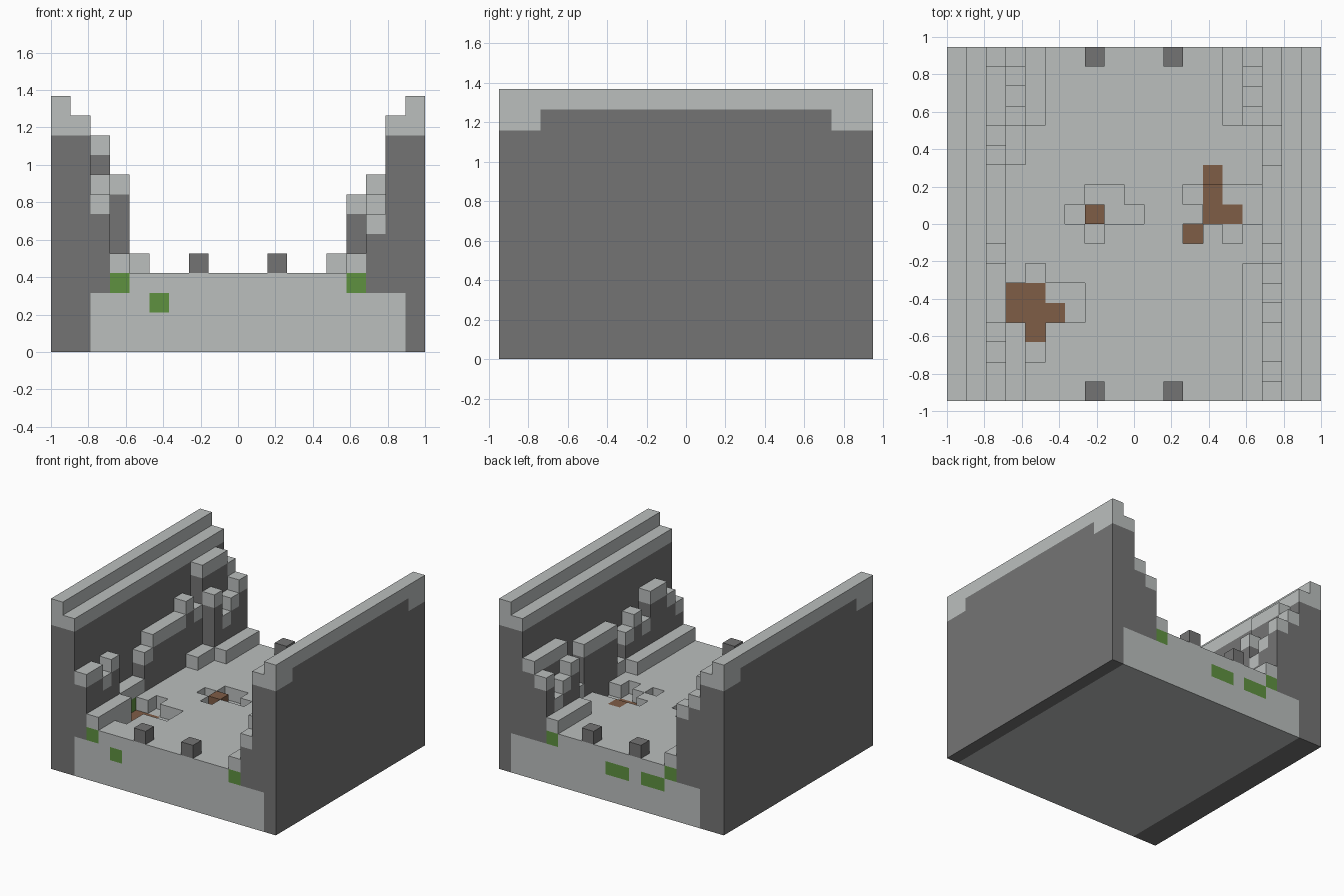
import bpy
import bmesh
import math
from mathutils import Vector

cube = bpy.data.objects.get("Cube")
if cube:
    bpy.data.objects.remove(cube, do_unlink=True)

NX, NY, NZ = 19, 18, 13
U = 2 / NX
FLOOR = 4


def srgb(*rgb):
    return [((c / 255 + 0.055) / 1.055) ** 2.4 for c in rgb] + [1.0]


COLOURS = {
    "light_stone": srgb(187, 191, 190),
    "dark_stone": srgb(116, 116, 116),
    "moss": srgb(95, 145, 64),
    "dirt": srgb(127, 93, 70),
}
NAMES = list(COLOURS)
LIGHT, DARK, MOSS, DIRT = range(len(NAMES))

materials = []
for name, colour in COLOURS.items():
    mat = bpy.data.materials.new(name)
    mat.use_nodes = True
    mat.diffuse_color = colour
    bsdf = mat.node_tree.nodes["Principled BSDF"]
    bsdf.inputs["Base Color"].default_value = colour
    bsdf.inputs["Roughness"].default_value = 1.0
    materials.append(mat)

cells = {}


def fill(part, colour, xs, ys, zs):
    """Fill a box of blocks; each range is (first, end)."""
    for x in range(*xs):
        for y in range(*ys):
            for z in range(*zs):
                cells[x, y, z] = (part, colour)


def block(part, colour, x, y, z):
    cells[x, y, z] = (part, colour)


def columns(part, x, heights):
    """A row of stone columns along y, each with a light cap."""
    for y, top in enumerate(heights):
        if top > FLOOR:
            base = FLOOR - 1 if top > FLOOR + 1 else FLOOR
            fill(part, DARK, (x, x + 1), (y, y + 1), (base, top - 1))
            block(part, LIGHT, x, y, top - 1)


# Floor slab
fill("floor", LIGHT, (2, NX - 1), (0, NY), (0, FLOOR - 1))
fill("floor", LIGHT, (3, NX - 3), (0, NY), (FLOOR - 1, FLOOR))

# Outer walls with light coping that drops lower at both ends
for part, outer, inner in (("right_wall", 0, 1), ("left_wall", NX - 1, NX - 2)):
    fill(part, DARK, (outer, outer + 1), (0, NY), (0, NZ - 1))
    fill(part, LIGHT, (outer, outer + 1), (0, NY), (NZ - 1, NZ))
    for ends in ((0, 2), (NY - 2, NY)):
        fill(part, LIGHT, (outer, outer + 1), ends, (NZ - 2, NZ - 1))
    base = 0 if inner == 1 else FLOOR - 1
    fill(part, DARK, (inner, inner + 1), (0, NY), (base, NZ - 2))
    fill(part, LIGHT, (inner, inner + 1), (0, NY), (NZ - 2, NZ - 1))

# Ledge under the broken inner walls
fill("right_ledge", DARK, (2, 3), (0, NY), (FLOOR - 1, FLOOR))
fill("left_ledge", DARK, (16, 17), (0, NY), (FLOOR - 1, FLOOR))

# Broken inner walls, listed front to back
columns("right_ruin", 2, [8] * 2 + [7, 8] + [5] * 3 + [7] + [8] * 4
        + [9, 8] + [11] * 3 + [10])
columns("right_ruin_steps", 3, [5] * 4 + [4] * 8 + [5] * 2 + [9, 7, 8, 9])
columns("right_kerb", 4, [4] * 14 + [5] * 4)
columns("left_ruin", 16, [7, 8, 9, 9, 7, 8, 7, 5] + [8] * 4 + [5] * 2 + [9] * 4)
columns("left_ruin_steps", 15, [5] * 7 + [4] * 7 + [8, 7, 6, 8])
columns("left_kerb", 14, [4] * 14 + [5] * 4)

# Short posts at both ends of the floor
for x in (7, 11):
    for y in (0, NY - 1):
        block("posts", DARK, x, y, FLOOR)

# Holes in the paving, some with bare dirt at the bottom
stone_holes = [(6, 9), (8, 9), (9, 9), (7, 8), (7, 10), (8, 10),
               (12, 10), (14, 10), (15, 10), (15, 9), (14, 8),
               (5, 5), (6, 4), (6, 5), (4, 6), (4, 2)]
dirt_holes = [(13, 9), (13, 10), (14, 9), (12, 8),
              (3, 4), (4, 4), (3, 5), (4, 5), (5, 4), (4, 3)]
for x, y in stone_holes + dirt_holes:
    cells.pop((x, y, FLOOR - 1), None)
for x, y in dirt_holes:
    block("dirt_patches", DIRT, x, y, FLOOR - 2)
for x, y in ((7, 9), (13, 11)):
    block("dirt_patches", DIRT, x, y, FLOOR - 1)

# Mossy blocks
back = NY - 1
for x, y in ((3, 0), (15, 0), (4, back), (14, back), (2, 4), (2, 5)):
    block("moss_patches", MOSS, x, y, FLOOR - 1)
block("moss_patches", MOSS, 5, 0, FLOOR - 2)
for x in (5, 6, 8, 9):
    block("moss_patches", MOSS, x, back, FLOOR - 2)

# Build each part from the exposed block faces
origin = Vector((-NX / 2, -NY / 2, 0))
for part in sorted({p for p, c in cells.values()}):
    bm = bmesh.new()
    for cell, (owner, colour) in cells.items():
        if owner != part:
            continue
        for axis in range(3):
            for sign in (-1, 1):
                step = Vector((0, 0, 0))
                step[axis] = sign
                if tuple(int(c + s) for c, s in zip(cell, step)) in cells:
                    continue
                u, v = Vector((0, 0, 0)), Vector((0, 0, 0))
                u[(axis + 1) % 3] = 0.5
                v[(axis + 2) % 3] = 0.5 * sign
                mid = Vector(cell) + Vector((0.5, 0.5, 0.5)) + step / 2 + origin
                corners = (mid - u - v, mid + u - v, mid + u + v, mid - u + v)
                face = bm.faces.new([bm.verts.new(p * U) for p in corners])
                face.material_index = colour
    bmesh.ops.remove_doubles(bm, verts=bm.verts, dist=U / 100)
    bmesh.ops.dissolve_limit(bm, angle_limit=math.radians(1), verts=bm.verts,
                             edges=bm.edges, delimit={"MATERIAL", "NORMAL"})
    mesh = bpy.data.meshes.new(part)
    bm.to_mesh(mesh)
    bm.free()
    for mat in materials:
        mesh.materials.append(mat)
    bpy.context.collection.objects.link(bpy.data.objects.new(part, mesh))
